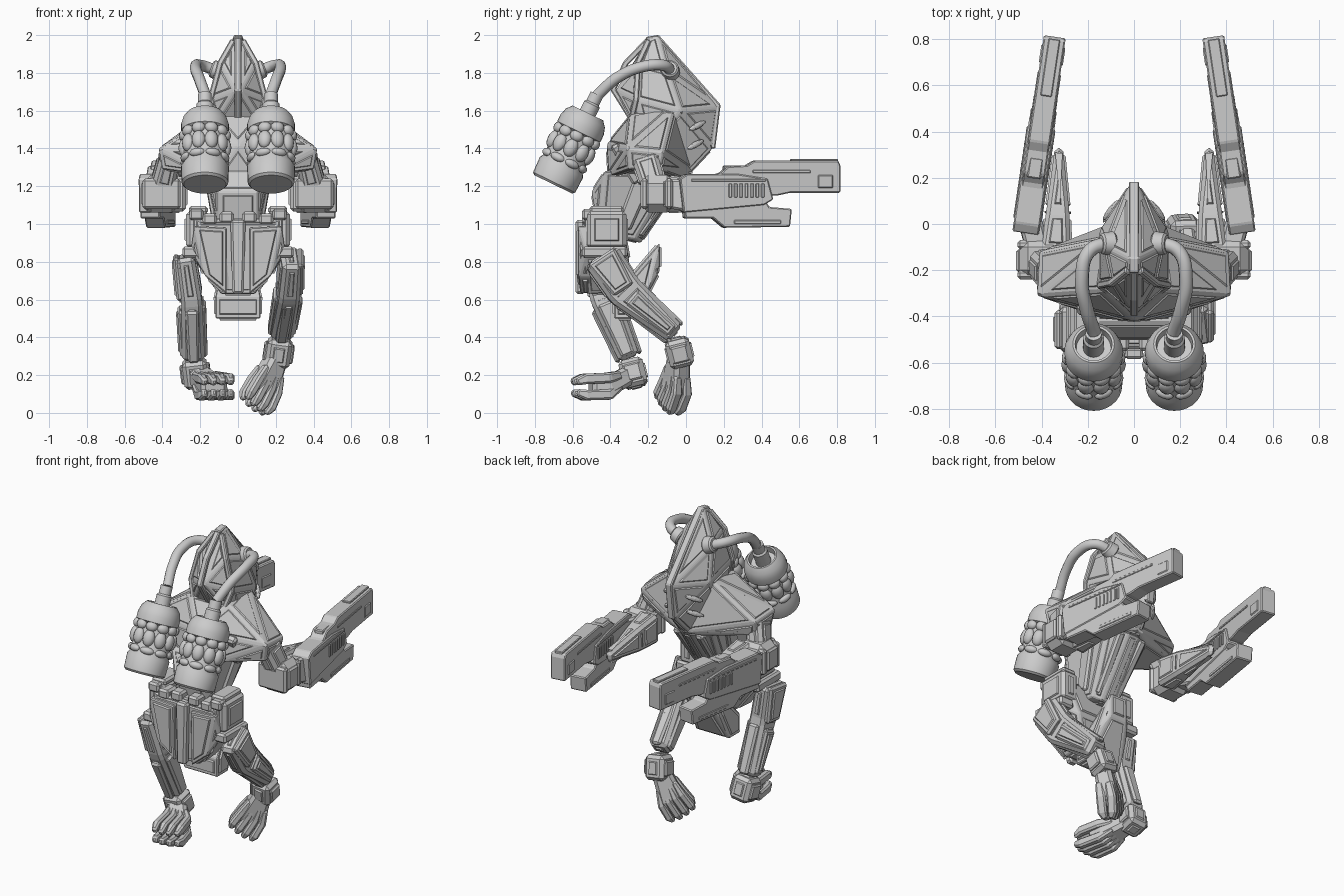
import bpy, bmesh, math
from mathutils import Vector as V, Matrix

if "Cube" in bpy.data.objects:
    bpy.data.objects.remove(bpy.data.objects["Cube"])


def finish(name, bm, bevel=0.0, mirror=False, smooth=False):
    bmesh.ops.recalc_face_normals(bm, faces=bm.faces)
    me = bpy.data.meshes.new(name)
    bm.to_mesh(me)
    bm.free()
    ob = bpy.data.objects.new(name, me)
    bpy.context.collection.objects.link(ob)
    if smooth:
        for p in me.polygons:
            p.use_smooth = True
        me.set_sharp_from_angle(angle=math.radians(35))
    if bevel:
        m = ob.modifiers.new("bevel", 'BEVEL')
        m.width, m.segments, m.limit_method = bevel, 1, 'ANGLE'
    if mirror:
        ob.modifiers.new("mirror", 'MIRROR')
    return ob


def armour(bm, bevel, inset, depth):
    """chamfer the edges, then raise inset plates on the larger faces"""
    bmesh.ops.recalc_face_normals(bm, faces=bm.faces)
    bmesh.ops.bevel(bm, geom=bm.edges[:], offset=bevel, segments=1, affect='EDGES', clamp_overlap=True)
    bm.normal_update()
    big = [f for f in bm.faces if f.calc_area() > 0.003]
    if inset and big:
        bmesh.ops.inset_individual(bm, faces=big, thickness=inset, depth=0, use_even_offset=True)
        bmesh.ops.inset_individual(bm, faces=big, thickness=0.005, depth=depth, use_even_offset=True)


def hull(name, pts, sym=True, mirror=False, bevel=0.006, inset=0.0, depth=0.01):
    bm = bmesh.new()
    for x, y, z in pts:
        bm.verts.new((x, y, z))
        if sym and x:
            bm.verts.new((-x, y, z))
    r = bmesh.ops.convex_hull(bm, input=bm.verts)
    junk = [v for v in r['geom_interior'] if isinstance(v, bmesh.types.BMVert)]
    if junk:
        bmesh.ops.delete(bm, geom=junk, context='VERTS')
    bmesh.ops.dissolve_limit(bm, angle_limit=0.2, verts=bm.verts, edges=bm.edges)
    armour(bm, bevel, inset, depth)
    return finish(name, bm, 0, mirror)


def beam(name, pts, sizes, hint=(1, 0, 0), mirror=False, bevel=0.012, inset=0.0):
    """lofted box along a path; sizes = (width along hint, depth) per point"""
    pts = [V(p) for p in pts]
    bm = bmesh.new()
    rings = []
    for i, p in enumerate(pts):
        a = (pts[min(i + 1, len(pts) - 1)] - pts[max(i - 1, 0)]).normalized()
        s = V(hint)
        s = (s - a * s.dot(a)).normalized()
        u = a.cross(s)
        w, d = sizes[i][0] / 2, sizes[i][1] / 2
        rings.append([bm.verts.new(p + s * w * i1 + u * d * j1)
                      for i1, j1 in ((1, 1), (-1, 1), (-1, -1), (1, -1))])
    bm.faces.new(rings[0])
    bm.faces.new(rings[-1][::-1])
    for r0, r1 in zip(rings, rings[1:]):
        for k in range(4):
            bm.faces.new((r0[k], r0[k - 1], r1[k - 1], r1[k]))
    if inset:
        armour(bm, bevel, inset, 0.008)
        bevel = 0
    return finish(name, bm, bevel, mirror)


def block(name, c, size, **kw):
    x, y, z = c
    h = size[2] / 2
    return beam(name, [(x, y, z - h), (x, y, z + h)], [size[:2]] * 2, **kw)


# hood and its raised edge straps
hull("hood", [(.02, -.2, 1.98), (.02, -.15, 2.0), (.015, .175, 1.62), (.02, .14, 1.4), (.04, 0, 1.25),
              (.12, -.1, 1.81), (.15, -.03, 1.6), (.13, -.2, 1.4), (.015, -.37, 1.71), (.11, -.29, 1.56),
              (.145, -.26, 1.66), (.09, -.25, 1.85)], inset=0.012, depth=0.006)
beam("hood_ridge", [(0, -.21, 1.975), (0, -.155, 1.99), (0, .17, 1.625), (0, .14, 1.4)], [(.045, .03)] * 4, bevel=.006)
beam("hood_brow", [(0, -.2, 1.975), (0, -.32, 1.85), (0, -.385, 1.71), (0, -.29, 1.56)], [(.035, .03)] * 4, bevel=.006)
beam("hood_edge", [(.025, -.2, 1.97), (.095, -.255, 1.85), (.145, -.265, 1.66), (.11, -.29, 1.55)],
     [(.03, .03)] * 4, mirror=True, bevel=.006)
for i, (y, z) in enumerate(((.06, 1.52), (.05, 1.42))):
    bm = bmesh.new()
    bmesh.ops.create_uvsphere(bm, u_segments=12, v_segments=6, radius=1)
    bm.transform(Matrix.Translation((.1, y, z)) @ Matrix.Rotation(.5, 4, 'X')
                 @ Matrix.Rotation(.6, 4, 'Z') @ Matrix.Diagonal((.014, .06, .016, 1)))
    finish("hood_slit_%d" % i, bm, mirror=True)

# shoulders, chest and abdomen
hull("shoulder_yoke", [(.11, -.06, 1.62), (.14, -.29, 1.58), (.41, -.12, 1.38), (.42, -.31, 1.4), (.40, -.14, 1.29),
                       (.4, -.3, 1.29), (0, -.42, 1.42), (.12, -.03, 1.25), (0, .04, 1.27), (.12, -.41, 1.25)],
     inset=0.014, depth=0.006)
hull("abdomen", [(.17, -.43, 1.28), (.15, -.06, 1.27), (.1, -.5, 1.17), (.1, -.46, .95), (.09, -.27, .92),
                 (.04, .0, 1.25), (.04, -.24, .9)], inset=0.014, depth=0.006)
beam("belly_strap", [(.08, -.02, 1.25), (.06, -.25, .94)], [(.05, .04), (.05, .04)], mirror=True)
beam("side_strut", [(.165, -.2, 1.3), (.11, -.33, .98)], [(.04, .1), (.04, .08)], mirror=True)
beam("chest_strap", [(.22, -.38, 1.42), (.18, -.26, 1.22)], [(.06, .05), (.05, .05)], mirror=True)

# pelvis with front plates, belt and groin guard
hull("pelvis", [(.23, -.34, 1.02), (.22, -.54, 1.02), (.25, -.36, .85), (.22, -.54, .82), (.09, -.52, .63),
                (.09, -.36, .64), (.16, -.3, .8)], inset=0.014)
hull("pelvis_front_plate", [(.06, -.57, .98), (.23, -.57, .99), (.25, -.53, .86), (.17, -.57, .72), (.06, -.56, .63),
                            (.06, -.52, .98), (.23, -.5, .99), (.17, -.5, .72), (.06, -.5, .63)],
     sym=False, mirror=True, inset=.014)
beam("pelvis_center_bar", [(0, -.56, 1.02), (0, -.56, .63)], [(.08, .05), (.06, .05)])
for i, (x, z) in enumerate(((.06, 1.035), (.15, 1.025), (.22, 1.05))):
    block("belt_pad_%d" % i, (x, -.5, z), (.075, .1, .06), mirror=True)
hull("groin_guard", [(.1, -.24, .72), (.06, -.14, .9), (.06, -.14, .75), (.12, -.38, .62), (.12, -.38, .5),
                     (.12, -.27, .5), (.11, -.2, .66)], inset=.015)
block("hip_block", (.215, -.42, .97), (.12, .21, .2), mirror=True, bevel=.02, inset=.02)
block("hip_cap", (.21, -.42, 1.075), (.1, .18, .04), mirror=True)
block("hip_joint", (.245, -.43, .85), (.1, .24, .06), mirror=True)

# legs: stepping leg and trailing leg
for side, P in (("right", dict(hip=(.28, -.45, .83), knee=(.265, -.33, .65), shin=(.23, -.06, .42), ankle=(.215, -.035, .32),
                               palm=(.14, -.055, .14), toe=(.08, -.105, .02), hint=(.8, .55, 0), tilt=(.9, .1, 0))),
                ("left", dict(hip=(-.28, -.46, .83), knee=(-.245, -.43, .6), shin=(-.235, -.3, .29), ankle=(-.225, -.28, .21),
                              palm=(-.14, -.42, .14), toe=(-.1, -.61, .135), hint=(1, 0, 0), tilt=(1, 0, 0)))):
    h, k, s, a, p, t = [V(P[n]) for n in ("hip", "knee", "shin", "ankle", "palm", "toe")]
    sx = 1 if h.x > 0 else -1
    out = V((sx * .06, 0, 0))
    kd = .19 if sx > 0 else .15
    beam(side + "_leg", [h, k, s], [(.1, .2), (.11, kd), (.12, .11)], hint=P["tilt"], bevel=.02, inset=.018)
    beam(side + "_thigh_plate", [h + out * .8, k + out], [(.035, .17), (.04, .12)], inset=.014)
    beam(side + "_shin_plate", [k.lerp(s, .15) + out, k.lerp(s, .95) + out * .9], [(.035, .1), (.035, .07)], inset=.012)
    beam(side + "_inner_plate", [k.lerp(s, .05) - out, k.lerp(s, .95) - out], [(.03, .1), (.03, .07)])
    fr = (s - k).normalized().cross(V((1, 0, 0))) * .06
    for j, sg in enumerate((1, -1)):
        beam(side + "_calf_strip_%d" % j, [k.lerp(s, .1) + fr * sg * 1.3, s + fr * sg], [(.07, .03), (.06, .03)])
    # squared ankle with framed outer caps
    ax = (s - a).normalized() * .075
    beam(side + "_ankle", [a - ax, a + ax], [(.13, .13)] * 2, bevel=.02, inset=.016)
    beam(side + "_ankle_cap", [a - ax * .6, a + ax * .6], [(.16, .09)] * 2, bevel=.008)
    # foot and two layers of jointed toes
    beam(side + "_foot", [a.lerp(p, .15), p, p.lerp(t, .45)], [(.11, .1), (.15, .11), (.14, .09)],
         hint=P["hint"], bevel=.02)
    sv = V(P["hint"])
    d = (t - p).normalized()
    sv = (sv - d * sv.dot(d)).normalized()
    up = d.cross(sv)
    tall = .032 if sx > 0 else .045
    for j in range(4):
        q = sv * (j - 1.5)
        reach = 1 - .07 * abs(j - 1.6)
        for r in (1, -1):
            path = [a.lerp(p, .55) + q * .034 + up * r * .028, p + q * .046 + up * r * tall,
                    p.lerp(t, reach * .7) + q * .05 + up * r * tall * .95, p.lerp(t, reach) + q * .046 + up * r * tall * .6]
            beam("%s_toe_%d_%s" % (side, j, "a" if r > 0 else "b"), path,
                 [(.034, .045), (.044, .055), (.044, .055), (.03, .036)], hint=P["hint"], bevel=.01)

# arms
beam("upper_arm", [(.36, -.22, 1.36), (.4, -.17, 1.2)], [(.11, .14), (.12, .13)], mirror=True, bevel=.02, inset=.015)
block("elbow", (.405, -.15, 1.16), (.18, .17, .2), mirror=True, bevel=.035)
for i, y in enumerate((-.22, -.09)):
    block("elbow_band_%d" % i, (.405, y, 1.16), (.2, .04, .16), mirror=True)
block("elbow_cap", (.495, -.16, 1.16), (.03, .1, .13), mirror=True, bevel=.01)
beam("forearm", [(.34, -.12, 1.16), (.33, .05, 1.15), (.325, .33, 1.13)], [(.13, .19), (.1, .16), (.035, .06)],
     mirror=True, bevel=.02, inset=.014)
beam("forearm_link", [(.42, -.1, 1.16), (.455, .03, 1.15)], [(.1, .15), (.1, .17)], mirror=True)

# twin guns, drawn as side profiles and toed inward
turn = Matrix.Translation((.47, -.04, 0)) @ Matrix.Rotation(math.radians(8.5), 4, 'Z') @ Matrix.Translation((0, .04, 0))


def gun_part(name, prof, w, bevel=.006):
    bm = bmesh.new()
    f = bm.faces.new([bm.verts.new((-w / 2, y, z)) for y, z in prof])
    r = bmesh.ops.extrude_face_region(bm, geom=[f])
    bmesh.ops.translate(bm, vec=(w, 0, 0), verts=[v for v in r['geom'] if isinstance(v, bmesh.types.BMVert)])
    bm.transform(turn)
    finish(name, bm, bevel, True)


def rect(y0, y1, z0, z1):
    return [(y0, z0), (y1, z0), (y1, z1), (y0, z1)]


gun_part("gun_barrel", [(.1, 1.25), (.18, 1.27), (.22, 1.305), (.32, 1.31), (.36, 1.335), (.81, 1.335), (.82, 1.31),
                        (.82, 1.165), (.55, 1.165), (.48, 1.15), (.1, 1.15)], .095)
gun_part("gun_receiver", [(-.04, 1.24), (0, 1.265), (.27, 1.265), (.43, 1.24), (.46, 1.13), (.41, 1.1), (-.02, 1.06)], .115)
gun_part("gun_lower", [(-.02, 1.12), (.42, 1.12), (.44, 1.09), (.56, 1.08), (.55, .985), (.2, .98), (.14, 1.03), (-.01, 1.03)], .105)
gun_part("gun_top_rail", rect(.56, .81, 1.32, 1.345), .05, .004)
gun_part("gun_rear_sight", rect(.2, .29, 1.25, 1.31), .06)
gun_part("gun_side_rail", rect(.02, .42, 1.225, 1.238), .125, .003)
gun_part("gun_lower_rail", rect(.25, .5, 1.0, 1.02), .113, .003)
gun_part("gun_muzzle_plate", rect(.7, .78, 1.19, 1.26), .105, .005)
gun_part("gun_barrel_strip", rect(.35, .66, 1.27, 1.285), .103, .003)
for i in range(7):
    y = .22 + i * .029
    gun_part("gun_vent_%d" % i, rect(y, y + .017, 1.14, 1.215), .126, .003)

# back tanks: turned body, clustered bulges
ax = V((0, .17, .35)).normalized()
tank = Matrix.Translation((.175, -.703, 1.21)) @ V((0, 0, 1)).rotation_difference(ax).to_matrix().to_4x4()
bm = bmesh.new()
prof = [(0, 0), (.112, 0), (.124, .012), (.127, .1), (.115, .12), (.112, .3), (.127, .31), (.127, .35), (.115, .39),
        (.09, .42), (.08, .42), (.075, .38), (.045, .38), (.045, .47), (.036, .48), (.036, .53), (0, .53)]
vs = [bm.verts.new((r, 0, h)) for r, h in prof]
es = [bm.edges.new(e) for e in zip(vs, vs[1:])]
bmesh.ops.spin(bm, geom=vs + es, cent=(0, 0, 0), axis=(0, 0, 1), angle=math.tau, steps=28)
bmesh.ops.remove_doubles(bm, verts=bm.verts, dist=.0005)
bm.transform(tank)
finish("tank", bm, mirror=True, smooth=True)
bm = bmesh.new()
for h, n, sc, off in ((.14, 8, (.022, .042, .022), .5), (.215, 10, (.028, .036, .05), 0), (.285, 10, (.026, .036, .03), 0)):
    for i in range(n):
        m = tank @ Matrix.Rotation((i + off) * math.tau / n, 4, 'Z') @ Matrix.Translation((.112, 0, h)) @ Matrix.Diagonal((*sc, 1))
        bmesh.ops.create_uvsphere(bm, u_segments=12, v_segments=8, radius=1, matrix=m)
finish("tank_bulges", bm, mirror=True, smooth=True)

# hoses from tanks to hood, with sockets
cu = bpy.data.curves.new("hose", 'CURVE')
cu.dimensions, cu.bevel_depth, cu.bevel_resolution, cu.use_fill_caps = '3D', .03, 3, True
sp = cu.splines.new('BEZIER')
path = [(.172, -.47, 1.68), (.205, -.37, 1.77), (.225, -.24, 1.83), (.195, -.12, 1.84), (.11, -.08, 1.81)]
sp.bezier_points.add(len(path) - 1)
for b, c in zip(sp.bezier_points, path):
    b.co, b.handle_left_type, b.handle_right_type = c, 'AUTO', 'AUTO'
hose = bpy.data.objects.new("hose", cu)
bpy.context.collection.objects.link(hose)
hose.modifiers.new("mirror", 'MIRROR')
bm = bmesh.new()
bmesh.ops.create_cone(bm, cap_ends=True, segments=20, radius1=.055, radius2=.045, depth=.06,
                      matrix=Matrix.Translation((.115, -.085, 1.815)) @ Matrix.Rotation(math.radians(70), 4, 'Y'))
finish("hose_socket", bm, .008, True, True)
